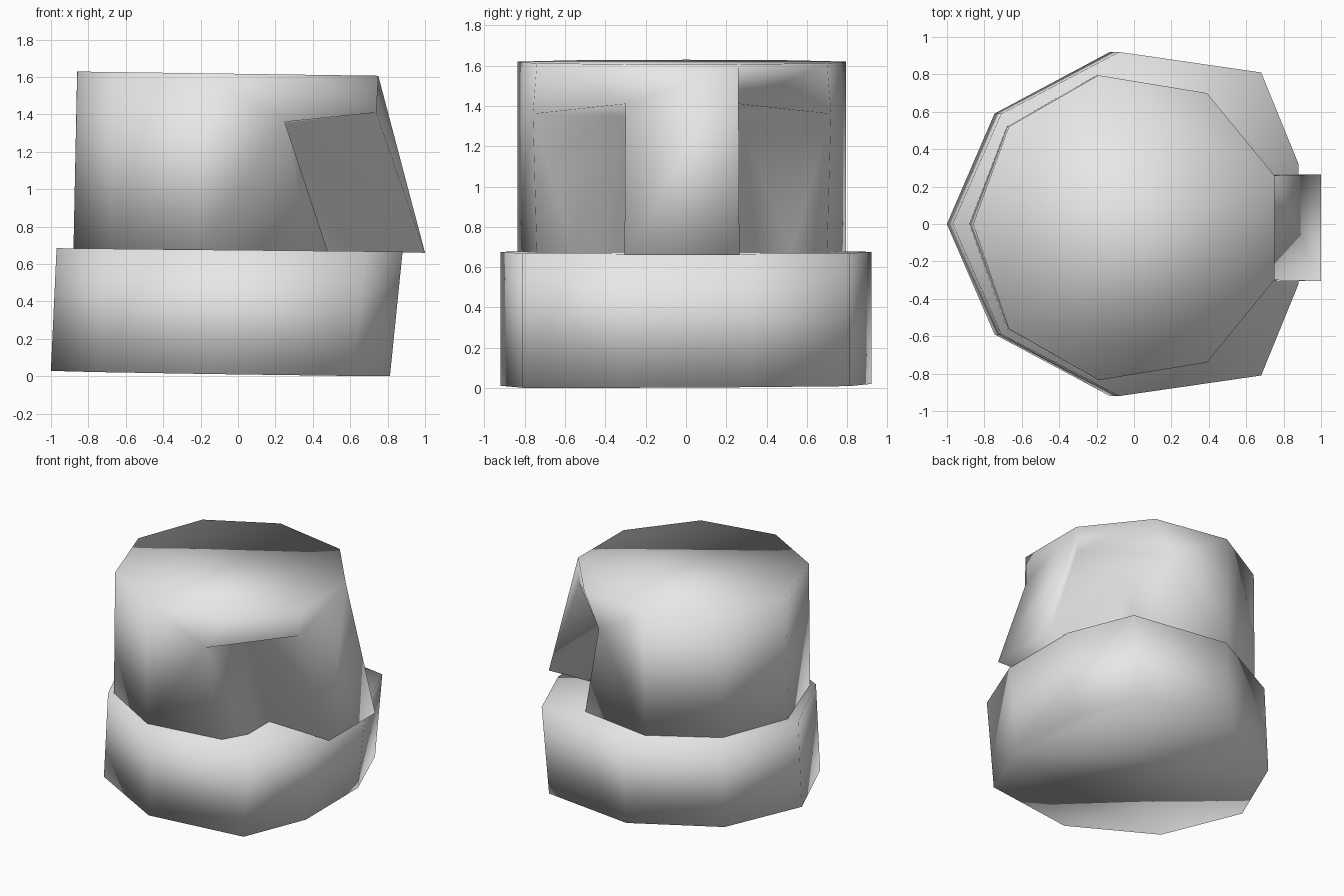
import bpy, bmesh

cube = bpy.data.objects.get("Cube")
if cube:
    bpy.data.objects.remove(cube, do_unlink=True)

grey = bpy.data.materials.new("plain grey")
grey.use_nodes = True
grey.diffuse_color = (0.8, 0.8, 0.8, 1)
for node in grey.node_tree.nodes:
    if node.type == 'BSDF_PRINCIPLED':
        node.inputs["Base Color"].default_value = grey.diffuse_color


def finish(bm, name):
    """Turn a closed bmesh into a fully smooth-shaded object."""
    bmesh.ops.recalc_face_normals(bm, faces=bm.faces)
    for face in bm.faces:
        face.smooth = True
    mesh = bpy.data.meshes.new(name)
    bm.to_mesh(mesh)
    bm.free()
    mesh.materials.append(grey)
    obj = bpy.data.objects.new(name, mesh)
    bpy.context.collection.objects.link(obj)
    return obj


def full_ring(half):
    """Nine-sided outline: one point on the axis, the rest mirrored in y."""
    return half + [(x, -y) for x, y in reversed(half[1:])]


# Lower bowl: a leaning nine-sided block
bowl_half = [(-0.97, 0), (-0.71, 0.59), (-0.08, 0.92), (0.68, 0.81), (0.88, 0.32)]
outline = full_ring(bowl_half)
bm = bmesh.new()
rim = [bm.verts.new((x, y, 0.675 - 0.01 * x)) for x, y in outline]
base = [bm.verts.new((0.98 * x - 0.05, y, 0.015 - 0.014 * x + 0.005 * y))
        for x, y in outline]
bm.faces.new(rim)
bm.faces.new(base)
for i in range(len(rim)):
    j = (i + 1) % len(rim)
    bm.faces.new((base[i], base[j], rim[j], rim[i]))
finish(bm, "lower_bowl")

# Upper head: nine-sided drum with a sloping nose and two sunken eye sockets
head_half = [(-0.86, 0), (-0.67, 0.54), (-0.19, 0.815), (0.39, 0.72), (0.75, 0.28)]
bm = bmesh.new()


def vert(x, y, z):
    return bm.verts.new((x, y - 0.02, z))


def top_z(x):
    return 1.617 - 0.014 * x


back_top = vert(-0.86, 0.02, top_z(-0.86))
back_low = vert(-0.88, 0.02, 0.67)
sides = []
for s in (1, -1):
    top = [back_top] + [vert(x, s * y, top_z(x)) for x, y in head_half[1:]]
    low = [back_low] + [vert(x - 0.01, s * y, 0.67) for x, y in head_half[1:4]]
    brow_outer = vert(0.25, s * 0.74, 1.36)
    brow_inner = vert(0.74, s * 0.28, 1.41)
    socket_top = vert(0.25, s * 0.28, 1.35)
    socket_low = vert(0.48, s * 0.28, 0.67)
    socket_mid = vert(0.48, s * 0.54, 0.67)
    nose_tip = vert(1.0, s * 0.285, 0.66)

    # Back and side walls
    for i in range(2):
        bm.faces.new((top[i], top[i + 1], low[i + 1], low[i]))
    bm.faces.new((top[2], top[3], brow_outer, low[2]))
    bm.faces.new((brow_outer, low[3], low[2]))
    # Brow, its underside, the socket and the side of the nose
    bm.faces.new((top[3], top[4], brow_inner, brow_outer))
    bm.faces.new((brow_outer, brow_inner, socket_top))
    bm.faces.new((brow_outer, socket_top, socket_mid, low[3]))
    bm.faces.new((socket_top, socket_low, socket_mid))
    bm.faces.new((socket_top, brow_inner, nose_tip, socket_low))
    sides.append((top, low + [socket_mid, socket_low, nose_tip], brow_inner, nose_tip))

(top_l, low_l, brow_l, tip_l), (top_r, low_r, brow_r, tip_r) = sides
# Nose ridge runs straight from the crown on the back side
bm.faces.new((top_l[4], tip_l, brow_l))
bm.faces.new((top_r[4], brow_r, top_l[4]))
bm.faces.new((brow_r, tip_r, top_l[4]))
bm.faces.new((tip_r, tip_l, top_l[4]))
# Crown and underside
bm.faces.new(top_l + top_r[:0:-1])
bm.faces.new(low_l + low_r[:0:-1])
finish(bm, "upper_head")
